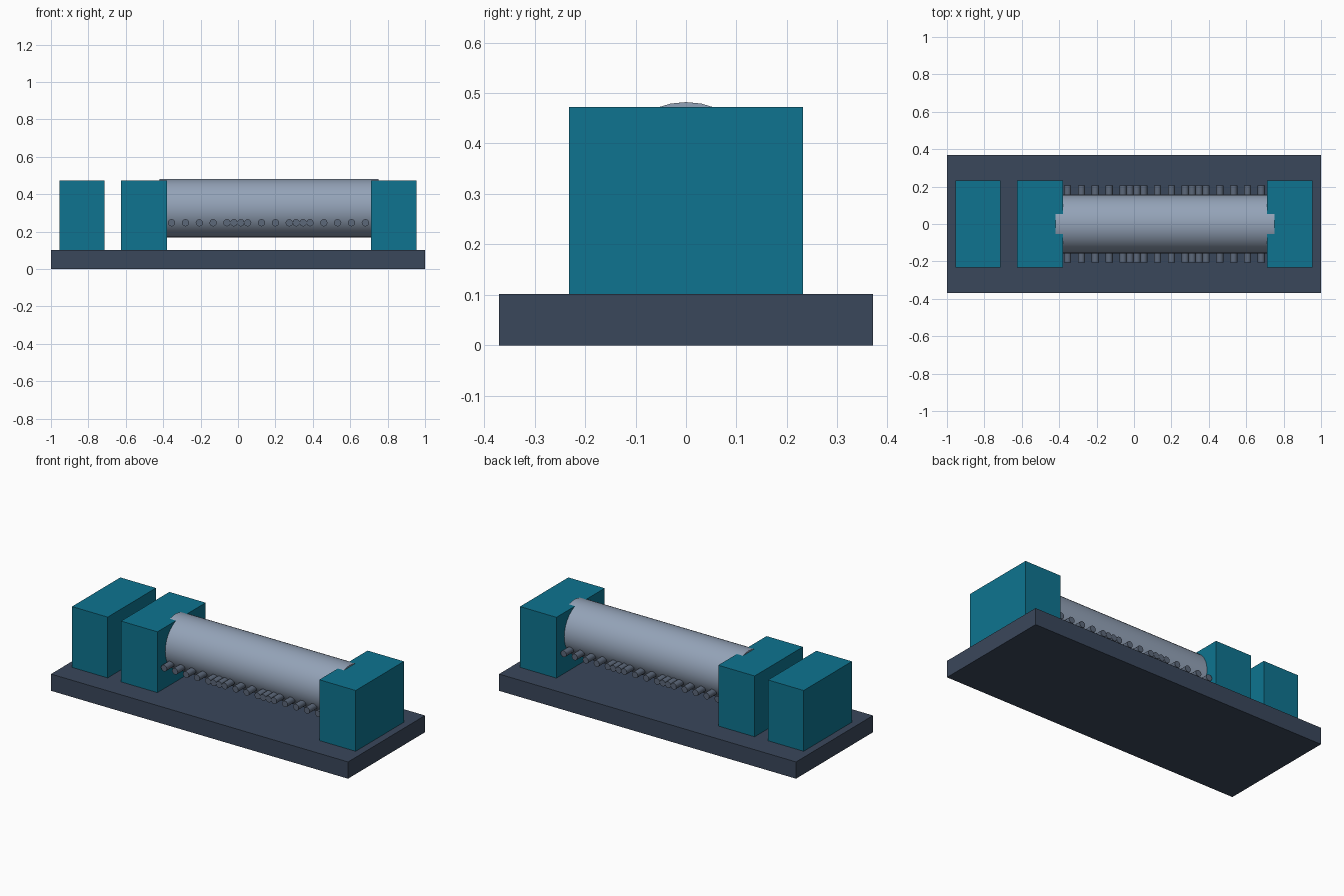
import bpy
import math

cube = bpy.data.objects.get("Cube")
if cube:
    bpy.data.objects.remove(cube, do_unlink=True)


def linear(c):
    c /= 255
    return c / 12.92 if c <= 0.04045 else ((c + 0.055) / 1.055) ** 2.4


def material(name, r, g, b):
    mat = bpy.data.materials.new(name)
    mat.use_nodes = True
    color = (linear(r), linear(g), linear(b), 1)
    mat.diffuse_color = color
    mat.node_tree.nodes["Principled BSDF"].inputs["Base Color"].default_value = color
    return mat


slate = material("dark slate", 58, 71, 91)
teal = material("teal", 14, 116, 144)
steel = material("light steel", 148, 163, 184)
iron = material("grey iron", 92, 104, 122)


def box(name, x0, x1, half_y, z0, z1, mat):
    bpy.ops.mesh.primitive_cube_add(size=1, location=((x0 + x1) / 2, 0, (z0 + z1) / 2))
    ob = bpy.context.object
    ob.name = name
    ob.scale = (x1 - x0, 2 * half_y, z1 - z0)
    bpy.ops.object.transform_apply(location=False, rotation=False, scale=True)
    ob.data.materials.append(mat)


def rod(name, radius, length, sides, location, rotation, mat):
    bpy.ops.mesh.primitive_cylinder_add(vertices=sides, radius=radius, depth=length,
                                        location=location, rotation=rotation)
    ob = bpy.context.object
    ob.name = name
    ob.data.materials.append(mat)
    bpy.ops.object.shade_smooth_by_angle(angle=math.radians(40))


# Base plate and the three upright blocks
box("base_plate", -1, 1, 0.37, 0, 0.102, slate)
box("end_block", -0.955, -0.715, 0.232, 0.102, 0.472, teal)
box("inner_support", -0.625, -0.38, 0.232, 0.102, 0.472, teal)
box("outer_support", 0.71, 0.955, 0.232, 0.102, 0.472, teal)

# Horizontal drum held between the supports
rod("drum", 0.157, 1.172, 32, (0.165, 0, 0.325), (0, math.pi / 2, 0), steel)

# Cross pins through the drum, in loose and tight groups
slots = [0, 2, 4, 6, 8, 9, 10, 11, 13, 15, 17, 18, 19, 20, 22, 24, 26, 28]
for i, slot in enumerate(slots):
    rod(f"cross_pin_{i + 1}", 0.0195, 0.41, 12,
        (-0.355 + 0.037 * slot, 0, 0.247), (math.pi / 2, 0, 0), iron)
